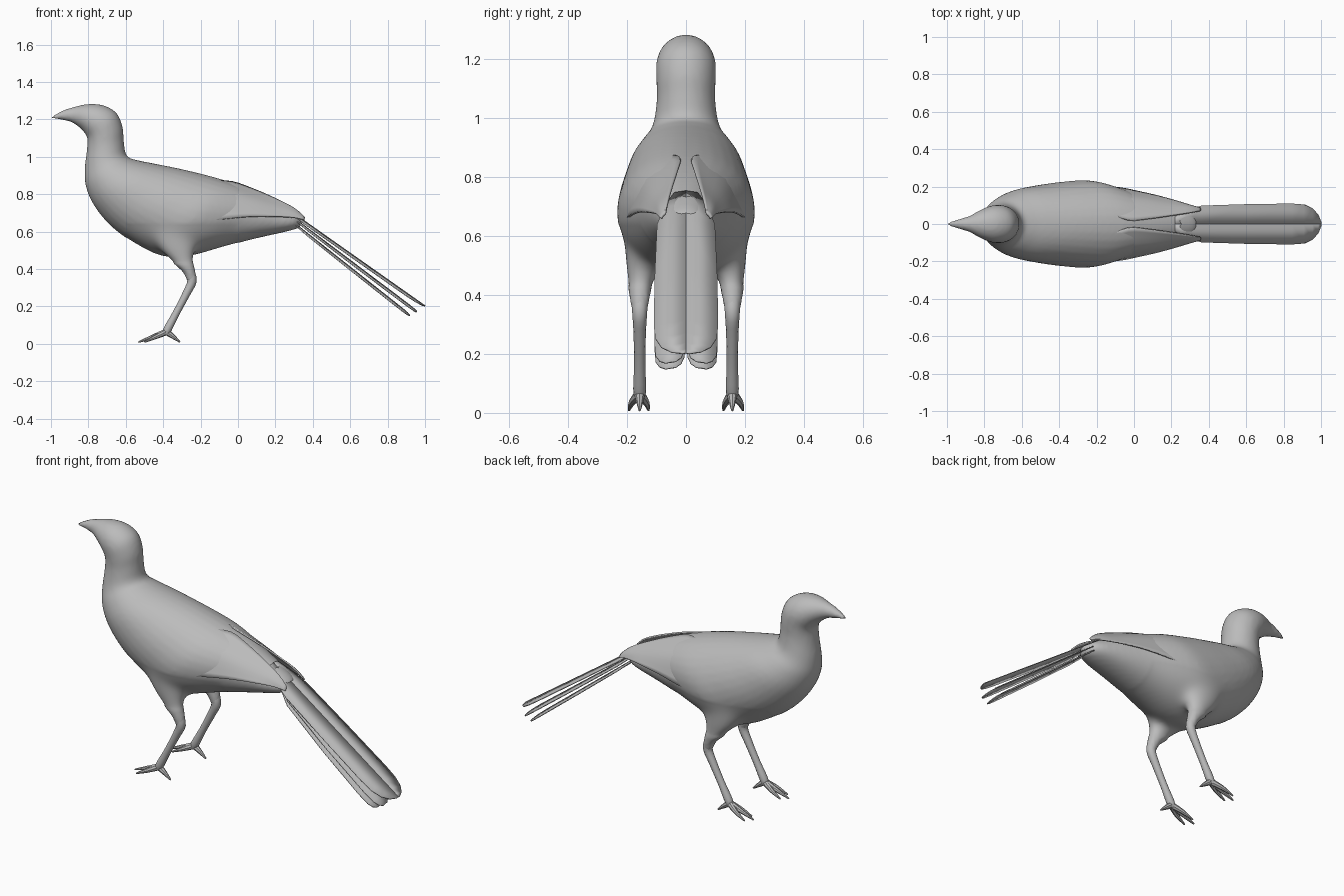
import bpy, bmesh, math
from mathutils import Vector

if "Cube" in bpy.data.objects:
    bpy.data.objects.remove(bpy.data.objects["Cube"])

grey = bpy.data.materials.new("plumage grey")
grey.diffuse_color = (0.5, 0.5, 0.5, 1)
grey.use_nodes = True
grey.node_tree.nodes["Principled BSDF"].inputs["Base Color"].default_value = grey.diffuse_color


def make(name, verts, faces, angle=40):
    me = bpy.data.meshes.new(name)
    me.from_pydata(verts, [], faces)
    bm = bmesh.new()
    bm.from_mesh(me)
    bmesh.ops.recalc_face_normals(bm, faces=bm.faces)
    bm.to_mesh(me)
    bm.free()
    me.materials.append(grey)
    ob = bpy.data.objects.new(name, me)
    bpy.context.collection.objects.link(ob)
    smooth(ob, angle)
    return ob


def smooth(ob, angle=40):
    bpy.ops.object.select_all(action='DESELECT')
    bpy.context.view_layer.objects.active = ob
    ob.select_set(True)
    bpy.ops.object.shade_smooth_by_angle(angle=math.radians(angle))


def spline(rows, n):
    """Catmull-Rom refinement of rows of numbers."""
    out = []
    for i in range(len(rows) - 1):
        p = [rows[max(0, min(len(rows) - 1, i + k))] for k in (-1, 0, 1, 2)]
        for j in range(n):
            t = j / n
            out.append([0.5 * (2 * b + (c - a) * t + (2 * a - 5 * b + 4 * c - d) * t * t
                               + (3 * b - a - 3 * c + d) * t ** 3) for a, b, c, d in zip(*p)])
    return out + [list(rows[-1])]


def loft(rings, sides):
    """Closed tube through rings of (centre, axis u, axis v)."""
    verts, faces = [], []
    for c, u, v in rings:
        for k in range(sides):
            a = 2 * math.pi * k / sides
            verts.append(Vector(c) + Vector(u) * math.cos(a) + Vector(v) * math.sin(a))
    for r in range(len(rings) - 1):
        for k in range(sides):
            a, b = r * sides + k, r * sides + (k + 1) % sides
            faces.append((a, b, b + sides, a + sides))
    faces.append(tuple(range(sides)))
    faces.append(tuple(range(len(verts) - sides, len(verts))))
    return verts, faces


# Body from beak to rump: top x, top z, bottom x, bottom z, half width
body_rows = [
    (-1.00, 1.214, -1.00, 1.204, .006), (-.94, 1.245, -.94, 1.198, .024),
    (-.88, 1.266, -.885, 1.182, .042), (-.80, 1.282, -.84, 1.150, .075),
    (-.72, 1.275, -.815, 1.12, .096), (-.65, 1.235, -.805, 1.10, .102),
    (-.617, 1.16, -.805, 1.07, .100), (-.61, 1.08, -.81, 1.02, .100),
    (-.595, 1.005, -.82, .93, .115), (-.54, .982, -.813, .84, .150),
    (-.44, .962, -.77, .74, .185), (-.32, .938, -.68, .63, .208),
    (-.20, .910, -.55, .535, .226), (-.09, .880, -.40, .465, .233),
    (.0, .850, -.25, .47, .205), (.12, .800, -.09, .515, .155),
    (.24, .740, .09, .562, .112), (.32, .690, .25, .598, .075),
    (.345, .655, .33, .62, .03)]
rings = []
for tx, tz, bx, bz, w in spline(body_rows, 4):
    top, bot = Vector((tx, 0, tz)), Vector((bx, 0, bz))
    rings.append(((top + bot) / 2, (top - bot) / 2, (0, w, 0)))
verts, faces = loft(rings, 32)

# Thighs are fused into the body: x, y, z, radius x, radius y
thigh_rows = [(-.35, .12, .62, .15, .09), (-.325, .143, .51, .10, .064),
              (-.297, .155, .44, .06, .044), (-.262, .157, .385, .034, .033),
              (-.246, .157, .335, .025, .024)]
for s in (-1, 1):
    tv, tf = loft([((x, s * y, z), (rx, 0, 0), (0, ry, 0))
                   for x, y, z, rx, ry in spline(thigh_rows, 4)], 20)
    n = len(verts)
    verts += tv
    faces += [tuple(i + n for i in f) for f in tf]
body = make("body", verts, faces)
mod = body.modifiers.new("fuse", 'REMESH')
mod.mode = 'VOXEL'
mod.voxel_size = 0.011
bpy.context.view_layer.objects.active = body
bpy.ops.object.modifier_apply(modifier=mod.name)

# Soften the join of thighs and belly
bm = bmesh.new()
bm.from_mesh(body.data)
for i in range(40):
    blend = [v for v in bm.verts if (i < 3 and v.co.x > -.9 and v.co.z > .42)
             or (.43 < v.co.z < .64 and -.6 < v.co.x < 0)]
    bmesh.ops.smooth_vert(bm, verts=blend, factor=0.5,
                          use_axis_x=True, use_axis_y=True, use_axis_z=True)
bm.to_mesh(body.data)
bm.free()
if not body.data.materials:
    body.data.materials.append(grey)
smooth(body, 60)


def tube(name, rows, sides=12):
    """Round limb through rows of x, y, z, radius."""
    pts = spline(rows, 3)
    rings = []
    for i, p in enumerate(pts):
        d = Vector(pts[min(i + 1, len(pts) - 1)][:3]) - Vector(pts[max(i - 1, 0)][:3])
        u = d.cross(Vector((0, 1, 0))).normalized()
        rings.append((p[:3], u * p[3], d.cross(u).normalized() * p[3]))
    make(name, *loft(rings, sides))


for s, side in ((-1, "right"), (1, "left")):
    y = s * .157
    # Shank
    tube(side + "_leg", [(-.26, y, .385, .028), (-.246, y, .335, .025), (-.275, y, .27, .021),
                         (-.33, y, .165, .019), (-.375, y, .08, .022), (-.388, y, .05, .016)])
    # Toes: three forward, one back
    for name, tx, dy in (("middle", -.532, 0), ("outer", -.50, .036),
                         ("inner", -.50, -.03), ("back", -.31, 0)):
        ty = y + s * dy
        mx = -.38 + (tx + .38) * .5
        tube(f"{side}_{name}_toe", [(-.382, y, .064, .018), (mx, (y + ty) / 2 + s * dy * .2, .037, .012),
                                    (tx, ty, .009, .004)], 8)

    # Folded wing: x, then y, z of the inner edge, middle and lower edge
    wing_rows = [(-.13, .06, .872, .16, .80, .205, .65), (-.03, .02, .866, .136, .795, .192, .667),
                 (.08, .028, .828, .118, .765, .162, .680), (.20, .045, .776, .098, .730, .130, .680),
                 (.30, .060, .724, .088, .700, .100, .674), (.355, .070, .675, .079, .668, .084, .660)]
    wv, wf = [], []
    for x, *p in spline(wing_rows, 3):
        edge = spline([p[0:2], p[2:4], p[4:6]], 4)
        lean = -.10 * max(0, min(1, (.1 - x) / .2))
        for j, (wy, wz) in enumerate(edge):
            wv.append((x + lean * (j / 8) ** 2 * .6, s * wy, wz))
    for r in range(len(wv) // 9 - 1):
        for j in range(8):
            a = r * 9 + j
            wf.append((a, a + 1, a + 10, a + 9))
    wing = make(side + "_wing", wv, wf)
    sol = wing.modifiers.new("thickness", 'SOLIDIFY')
    sol.thickness = .008
    sol.offset = 0


# Tail feathers: start x, start z, tip x, tip z, rounded tip of each half
layers = [("upper", .22, .752, 1.0, .203, False), ("middle", .29, .680, .955, .180, True),
          ("lower", .29, .655, .918, .160, True)]
shape = [(0, .04), (.08, .075), (.18, .098), (.5, .106), (.8, .109),
         (.88, .104), (.94, .084), (.98, .05), (1, .012)]
lobes = [(0, .0, .04), (.12, .002, .085), (.5, .003, .103), (.85, .004, .107),
         (.94, .006, .103), (.98, .016, .09), (1, .035, .07)]
for name, x0, z0, x1, z1, lobed in layers:
    for s, side in ((-1, "right"), (1, "left")):
        rows = lobes if lobed else [(t, 0, w) for t, w in shape]
        fv, ff = [], []
        for t, a, b in rows:
            for y in (a, b):
                fv.append((x0 + (x1 - x0) * t, s * y, z0 + (z1 - z0) * t - .16 * y))
        for i in range(len(rows) - 1):
            ff.append((2 * i, 2 * i + 1, 2 * i + 3, 2 * i + 2))
        feather = make(f"{side}_{name}_tail_feather", fv, ff)
        sol = feather.modifiers.new("thickness", 'SOLIDIFY')
        sol.thickness = .005
        sol.offset = 0
